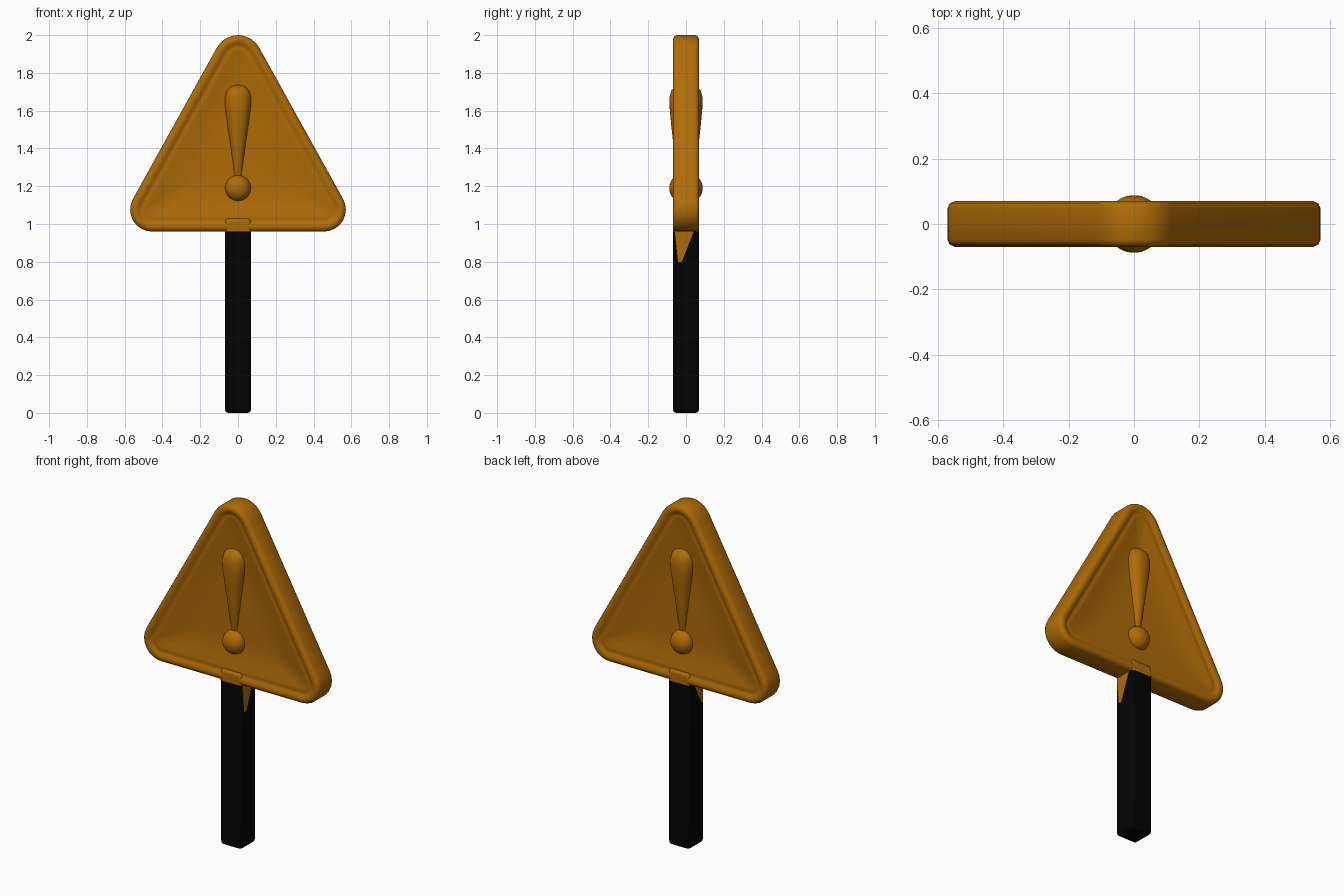
import bpy, bmesh, math

cube = bpy.data.objects.get("Cube")
if cube:
    bpy.data.objects.remove(cube, do_unlink=True)


def make_material(name, color, roughness):
    m = bpy.data.materials.new(name)
    m.use_nodes = True
    m.diffuse_color = color
    bsdf = next(n for n in m.node_tree.nodes if n.type == 'BSDF_PRINCIPLED')
    bsdf.inputs["Base Color"].default_value = color
    bsdf.inputs["Roughness"].default_value = roughness
    return m


amber = make_material("amber", (0.43, 0.148, 0.002, 1), 0.6)
black = make_material("black", (0.001, 0.001, 0.001, 1), 0.6)


def finish(name, bm, mat, angle=40):
    bmesh.ops.recalc_face_normals(bm, faces=bm.faces)
    mesh = bpy.data.meshes.new(name)
    bm.to_mesh(mesh)
    bm.free()
    mesh.materials.append(mat)
    ob = bpy.data.objects.new(name, mesh)
    bpy.context.collection.objects.link(ob)
    bpy.ops.object.select_all(action='DESELECT')
    ob.select_set(True)
    bpy.context.view_layer.objects.active = ob
    bpy.ops.object.shade_smooth_by_angle(angle=math.radians(angle))
    return ob


def loft(name, rings, mat, angle=40):
    """Skin a list of closed rings and cap both ends."""
    bm = bmesh.new()
    rows = [[bm.verts.new(p) for p in ring] for ring in rings]
    n = len(rows[0])
    for a, b in zip(rows, rows[1:]):
        for i in range(n):
            j = (i + 1) % n
            bm.faces.new((a[i], a[j], b[j], b[i]))
    bm.faces.new(rows[0])
    bm.faces.new(rows[-1])
    return finish(name, bm, mat, angle)


def soften(value, power):
    return math.copysign(abs(value) ** power, value)


# Rounded triangular plate with a raised rim and a dished panel on both sides
INRADIUS, MID_Z = 0.265, 1.341
# (centre x, centre z, radius, start angle, end angle)
CORNERS = [(0.455, 1.076, 0.116, -90, 29), (0, 1.872, 0.128, 29, 151),
           (-0.455, 1.076, 0.116, 151, 270)]


def triangle_ring(inset, y):
    ring = []
    for cx, cz, radius, a0, a1 in CORNERS:
        r = max(radius - inset, 0.03)
        k = 1 - (inset - radius + r) / INRADIUS
        for i in range(9):
            a = math.radians(a0 + (a1 - a0) * i / 8)
            ring.append((cx * k + r * math.cos(a), y,
                         MID_Z + (cz - MID_Z) * k + r * math.sin(a)))
    return ring


# (inset from the edge, half thickness)
section = [(0.28, 0.034), (0.22, 0.035), (0.17, 0.039), (0.12, 0.048), (0.085, 0.056),
           (0.072, 0.058), (0.062, 0.056), (0.052, 0.058), (0.04, 0.067), (0.022, 0.07),
           (0.006, 0.062), (0, 0.048)]
rings = [triangle_ring(d, -y) for d, y in section]
rings += [triangle_ring(d, y) for d, y in reversed(section)]
loft("warning_plate", rings, amber, 60)

# Exclamation stroke, passing through the plate: (height, half width, half depth)
stroke = [(1.735, 0.028, 0.04), (1.725, 0.048, 0.062), (1.705, 0.064, 0.079),
          (1.67, 0.074, 0.087), (1.62, 0.072, 0.087), (1.53, 0.059, 0.079),
          (1.42, 0.043, 0.067), (1.32, 0.03, 0.054), (1.25, 0.024, 0.04)]
rings = []
for z, w, d in stroke:
    turn = [2 * math.pi * i / 32 for i in range(32)]
    rings.append([(w * soften(math.cos(a), 0.9), d * soften(math.sin(a), 0.7), z)
                  for a in turn])
loft("exclamation_stroke", rings, amber, 60)

# Exclamation dot: a blunt ball showing on both sides
bm = bmesh.new()
bmesh.ops.create_uvsphere(bm, u_segments=32, v_segments=20, radius=1)
for v in bm.verts:
    v.co = (v.co.x * 0.07, soften(v.co.y, 0.6) * 0.088, 1.19 + v.co.z * 0.07)
finish("exclamation_dot", bm, amber, 60)


# Square post with softened edges
def box(name, half, z0, z1, mat):
    bm = bmesh.new()
    bmesh.ops.create_cube(bm, size=1)
    for v in bm.verts:
        v.co = (v.co.x * 2 * half, v.co.y * 2 * half, z1 if v.co.z > 0 else z0)
    ob = finish(name, bm, mat)
    bevel = ob.modifiers.new("soft_edges", 'BEVEL')
    bevel.width = 0.018
    bevel.segments = 3
    return ob


box("post", 0.069, 0, 0.99, black)
box("post_collar", 0.0695, 0.945, 1.03, amber)


# Amber paint wedges running down the two sides of the post
def wedge(name, x, outline):
    rings = [[(x + t, y, z) for y, z in outline] for t in (-0.0008, 0.0008)]
    loft(name, rings, amber, 30)


wedge("paint_wedge_left", 0.069, [(-0.06, 0.965), (0.043, 0.965), (-0.022, 0.8), (-0.042, 0.8)])
wedge("paint_wedge_right", -0.069, [(-0.06, 0.965), (0.03, 0.965), (-0.045, 0.82), (-0.058, 0.82)])
